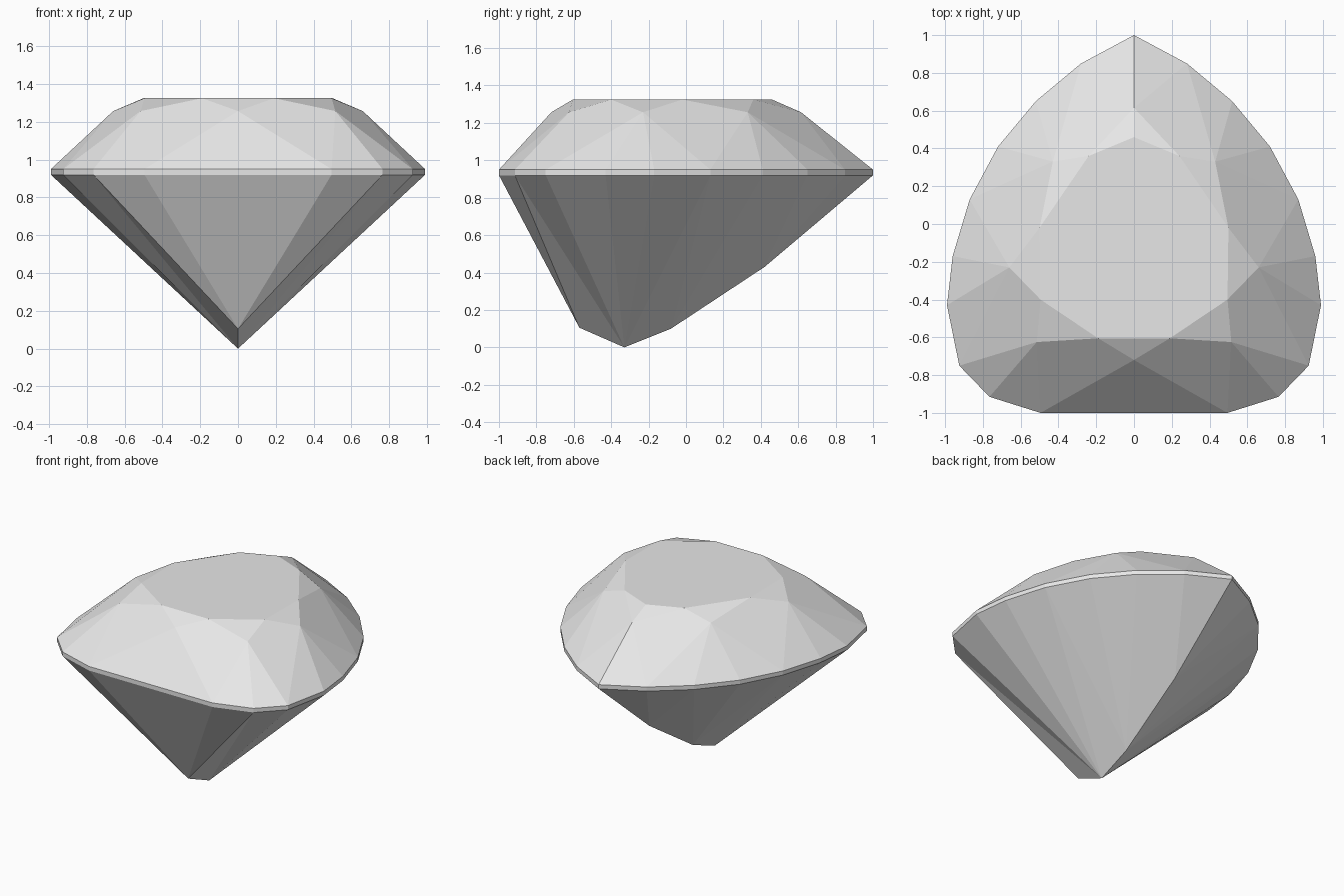
import bpy
import bmesh

cube = bpy.data.objects.get("Cube")
if cube:
    bpy.data.objects.remove(cube, do_unlink=True)

stone = bpy.data.materials.new("grey stone")
stone.use_nodes = True
GREY = (0.8, 0.8, 0.8, 1)
stone.diffuse_color = GREY
stone.node_tree.nodes["Principled BSDF"].inputs["Base Color"].default_value = GREY

GIRDLE_LOW, GIRDLE_TOP, STAR_Z, TABLE_Z = 0.92, 0.95, 1.257, 1.325

# Half outlines, running from the back tip round the left side to the front
outline = [(0, 1), (0.28, 0.85), (0.52, 0.65), (0.72, 0.41), (0.87, 0.13), (0.96, -0.17),
           (0.99, -0.43), (0.925, -0.75), (0.765, -0.915), (0.495, -1), (0, -1)]
table_rim = [(0, 0.46), (0.24, 0.36), (0.5, -0.02), (0.495, -0.4), (0.19, -0.605), (0, -0.605)]
star_tips = [(0, 0.615), (0.43, 0.33), (0.66, -0.23), (0.515, -0.625), (0, -0.72)]
keel = [(0, 0.42, 0.43), (0, -0.08, 0.1), (0, -0.33, 0), (0, -0.57, 0.105)]


def at_height(points, z):
    return [(x, y, z) for x, y in points]


def half_part(name, faces):
    """Build the left half from corner lists and mirror it across x."""
    bm = bmesh.new()
    for corners in faces:
        bm.faces.new([bm.verts.new(c) for c in corners])
    bmesh.ops.remove_doubles(bm, verts=bm.verts, dist=0.0001)
    # every facet looks away from the middle of the gem
    bm.normal_update()
    for f in bm.faces:
        c = f.calc_center_median()
        c.z -= GIRDLE_TOP - 0.02
        c.y += 0.2
        if f.normal.dot(c) < 0:
            f.normal_flip()
    mesh = bpy.data.meshes.new(name)
    bm.to_mesh(mesh)
    bm.free()
    mesh.materials.append(stone)
    obj = bpy.data.objects.new(name, mesh)
    bpy.context.collection.objects.link(obj)
    mirror = obj.modifiers.new("mirror", 'MIRROR')
    mirror.use_mirror_merge = True
    mirror.merge_threshold = 0.0005


low = at_height(outline, GIRDLE_LOW)
top = at_height(outline, GIRDLE_TOP)
rim = at_height(table_rim, TABLE_Z)
tips = at_height(star_tips, STAR_Z)

# Crown: table, star facets, kites and the facets fanning down to the girdle
kite_ends = [1, 4, 7, 9]
crown = [rim]
crown += [(rim[i], rim[i + 1], tips[i]) for i in range(len(tips))]
crown += [(tips[i], rim[i + 1], tips[i + 1], top[k]) for i, k in enumerate(kite_ends)]
ends = [0] + kite_ends + [10]
for tip, a, b in zip(tips, ends, ends[1:]):
    crown += [(tip, top[j], top[j + 1]) for j in range(a, b)]
half_part("crown", crown)

# Girdle: thin upright band
half_part("girdle", [(low[j], low[j + 1], top[j + 1], top[j]) for j in range(10)])

# Pavilion: long facets fanning from the outline to the keel
pavilion = []
fan_ends = [0, 2, 4, 8, 10]
for i, point in enumerate(keel):
    a, b = fan_ends[i], fan_ends[i + 1]
    pavilion += [(low[j], low[j + 1], point) for j in range(a, b)]
    if i:
        pavilion.append((low[a], point, keel[i - 1]))
half_part("pavilion", pavilion)
